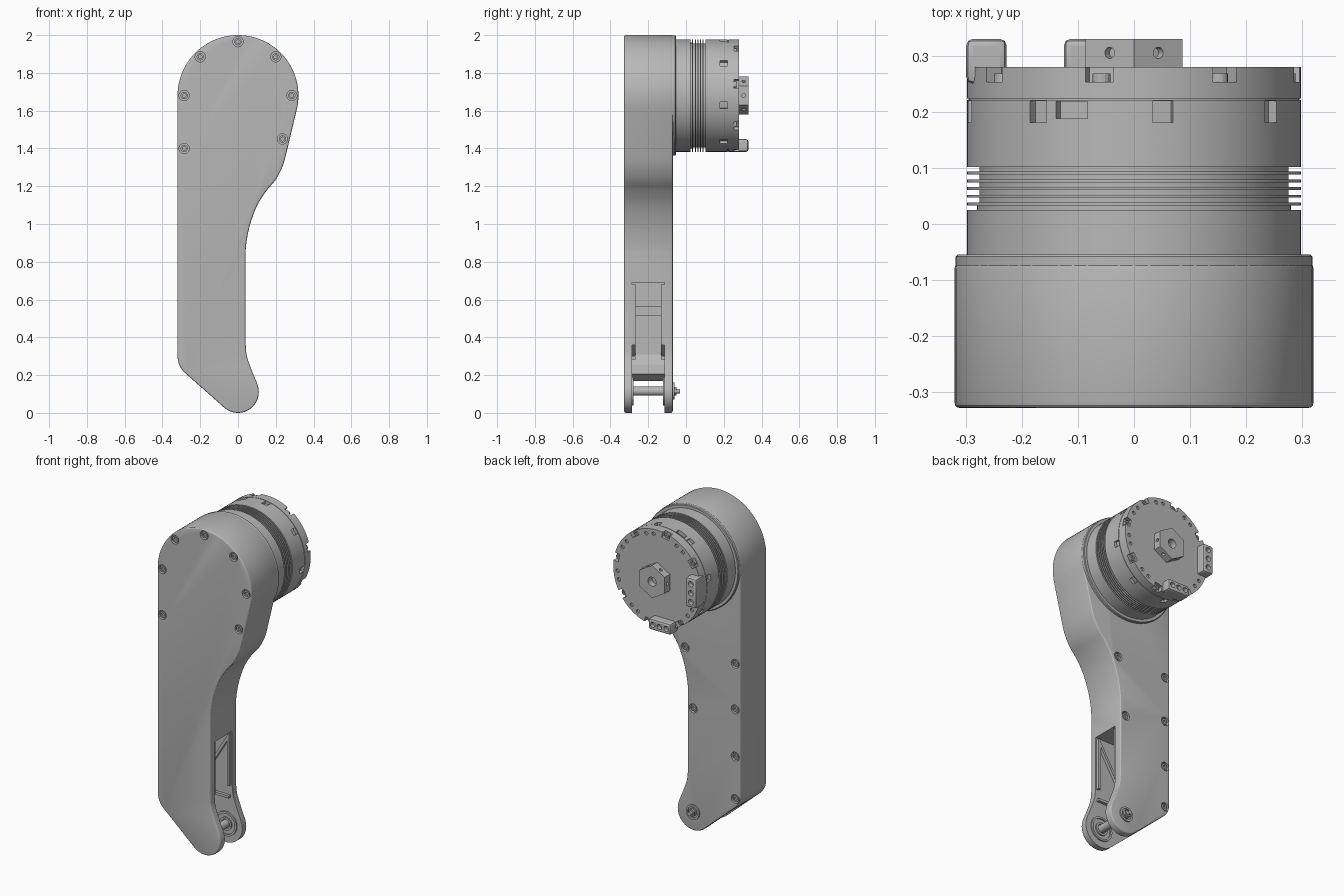
import bpy, bmesh
from math import sin, cos, radians, pi
from mathutils import Matrix, Vector

if "Cube" in bpy.data.objects:
    bpy.data.objects.remove(bpy.data.objects["Cube"])

GREY = (0.48, 0.48, 0.48, 1)
metal = bpy.data.materials.new("light grey metal")
metal.use_nodes = True
metal.diffuse_color = GREY
metal.node_tree.nodes["Principled BSDF"].inputs["Base Color"].default_value = GREY

AXIS = Vector((0, 0, 1.68))          # motor axis, along y
FRONT, BACK = -0.328, -0.07          # faces of the leg
SLOT = (-0.285, -0.115)              # fork slot


def make(name, bm):
    bmesh.ops.recalc_face_normals(bm, faces=bm.faces)
    mesh = bpy.data.meshes.new(name)
    bm.to_mesh(mesh)
    bm.free()
    mesh.materials.append(metal)
    obj = bpy.data.objects.new(name, mesh)
    bpy.context.collection.objects.link(obj)
    return obj


def bake(obj):
    """Replace the mesh by its modified result."""
    graph = bpy.context.evaluated_depsgraph_get()
    obj.data = bpy.data.meshes.new_from_object(obj.evaluated_get(graph))
    obj.modifiers.clear()


def cut(obj, bm):
    cutter = make("cutter", bm)
    cutter.hide_render = True
    mod = obj.modifiers.new("cut", "BOOLEAN")
    mod.object, mod.operation, mod.solver = cutter, "DIFFERENCE", "EXACT"
    bake(obj)
    bpy.data.objects.remove(cutter)


def add_box(bm, centre, size, turn=0):
    m = Matrix.Translation(centre) @ Matrix.Rotation(turn, 4, "Y") @ Matrix.Diagonal((*size, 1))
    bmesh.ops.create_cube(bm, size=1, matrix=m)


def add_rod(bm, x, z, y0, y1, r, sides=24):
    m = Matrix.Translation((x, (y0 + y1) / 2, z)) @ Matrix.Rotation(pi / 2, 4, "X")
    bmesh.ops.create_cone(bm, cap_ends=True, segments=sides, radius1=r, radius2=r,
                          depth=y1 - y0, matrix=m)


def add_prism(bm, outline, y0, y1):
    face = bm.faces.new([bm.verts.new((x, y0, z)) for x, z in outline])
    out = bmesh.ops.extrude_face_region(bm, geom=[face])["geom"]
    bmesh.ops.translate(bm, vec=(0, y1 - y0, 0),
                        verts=[v for v in out if isinstance(v, bmesh.types.BMVert)])


def add_lathe(bm, profile, x, z, steps=72):
    """Spin (radius, y) pairs about a y-parallel axis."""
    verts = [bm.verts.new((x + r, y, z)) for r, y in profile]
    edges = [bm.edges.new(p) for p in zip(verts, verts[1:])]
    bmesh.ops.spin(bm, geom=verts + edges, cent=(x, 0, z), axis=(0, 1, 0),
                   angle=2 * pi, steps=steps)
    bmesh.ops.remove_doubles(bm, verts=bm.verts, dist=1e-4)


def arc(x, z, r, a0, a1, n):
    angles = [radians(a0 + (a1 - a0) * i / n) for i in range(n + 1)]
    return [(x + r * cos(a), z + r * sin(a)) for a in angles]


def smooth_path(pts, n=4):
    """Catmull-Rom curve through the points."""
    v = [Vector(p) for p in pts]
    v = [2 * v[0] - v[1]] + v + [2 * v[-1] - v[-2]]
    path = []
    for a, b, c, d in zip(v, v[1:], v[2:], v[3:]):
        for i in range(n):
            t = i / n
            path.append(tuple(0.5 * (2 * b + (c - a) * t + (2 * a - 5 * b + 4 * c - d) * t ** 2
                                     + (3 * b - a - 3 * c + d) * t ** 3)))
    return path + [tuple(pts[-1])]


# Leg shell: round head, waisted right side, rounded foot
outline = arc(0, 1.68, 0.32, 180, -12, 48)
outline += smooth_path([(0.262, 1.4), (0.238, 1.31), (0.2, 1.235), (0.15, 1.175),
                        (0.1, 1.095), (0.062, 0.99), (0.043, 0.89), (0.04, 0.82)])
outline += smooth_path([(0.04, 0.37), (0.047, 0.3), (0.075, 0.22), (0.1, 0.16)])
outline += arc(0, 0.11, 0.11, 15, -129, 20)
outline += arc(-0.2, 0.3, 0.12, -129, -180, 8)
bm = bmesh.new()
add_prism(bm, outline, FRONT, BACK)
leg = make("leg_shell", bm)
bevel = leg.modifiers.new("soft rim", "BEVEL")
bevel.width, bevel.segments, bevel.limit_method = 0.01, 3, "ANGLE"
bevel.angle_limit = radians(60)
bake(leg)

# Fork slot, open to the right and at the foot
bm = bmesh.new()
add_prism(bm, [(-0.28, 0.69), (-0.28, 0.31), (-0.25, 0.255), (-0.19, 0.205), (-0.27, 0.14),
               (-0.27, -0.1), (0.3, -0.1), (0.3, 0.69)], *SLOT)
cut(leg, bm)

# Recessed screws on both faces
front_spots = [(0, 1.965), (-0.285, 1.4), (0.235, 1.45)]
front_spots += [(s * x, z) for s in (-1, 1) for x, z in ((0.2, 1.885), (0.285, 1.68))]
back_spots = [(-0.285, z) for z in (1.1, 0.82, 0.53, 0.27)] + [(0.055, 1.11), (0.0, 0.75)]
holes, screws = bmesh.new(), bmesh.new()
for spots, face, inward in ((front_spots, FRONT, 1), (back_spots, BACK, -1)):
    for x, z in spots:
        ends = sorted((face - 0.01 * inward, face + 0.02 * inward))
        add_rod(holes, x, z, *ends, 0.027)
        top, mid, low = [face + d * inward for d in (0.004, 0.014, 0.022)]
        add_lathe(screws, [(0.019, low), (0.019, top), (0.01, top), (0.01, mid), (0, mid)], x, z, 18)
cut(leg, holes)
make("cover_screws", screws)

# Ribs on the inner slot walls
bm = bmesh.new()
for y in (SLOT[0] + 0.008, SLOT[1] - 0.008):
    for x0, z0, x1, z1 in ((0.025, 0.66, -0.11, 0.44), (-0.11, 0.44, -0.27, 0.31),
                           (0.03, 0.29, -0.25, 0.29), (0.025, 0.36, 0.025, 0.68)):
        run = Vector((x1 - x0, 0, z1 - z0))
        add_box(bm, ((x0 + x1) / 2, y, (z0 + z1) / 2), (0.016, 0.02, run.length),
                Vector((run.x, run.z)).angle_signed(Vector((0, 1))) * -1)
add_box(bm, (-0.2, sum(SLOT) / 2, 0.54), (0.16, 0.17, 0.05))
make("slot_ribs", bm)

# Foot pin with bosses and nut
bm = bmesh.new()
add_rod(bm, 0, 0.115, SLOT[0], SLOT[1], 0.024)
add_rod(bm, 0, 0.115, BACK - 0.01, BACK + 0.02, 0.022, 6)
add_rod(bm, 0, 0.115, BACK, BACK + 0.038, 0.012)
make("foot_pin", bm)
bm = bmesh.new()
for y, s in ((SLOT[0], 1), (SLOT[1], -1), (BACK, 1)):
    for r in (0.075, 0.04):
        r = r * (0.6 if y == BACK else 1)
        tip = y + 0.008 * s
        add_lathe(bm, [(r, y), (r, tip), (r - 0.012, tip), (r - 0.012, y)], 0, 0.115, 32)
make("pin_bosses", bm)

# Collar between leg and motor
bm = bmesh.new()
add_lathe(bm, [(0, -0.1), (0.318, -0.1), (0.318, -0.058), (0.314, -0.054), (0, -0.054)], 0, AXIS.z)
make("motor_collar", bm)

# Motor housing with cooling fins
profile = [(0, -0.08), (0.298, -0.08), (0.298, 0.025), (0.28, 0.025), (0.28, 0.033)]
for i in range(5):
    y = 0.033 + i * 0.0138
    profile += [(0.275, y), (0.298, y), (0.298, y + 0.005), (0.275, y + 0.005)]
profile += [(0.275, 0.102), (0.298, 0.102), (0.298, 0.221), (0.295, 0.221), (0.295, 0.224),
            (0.298, 0.224), (0.298, 0.28), (0, 0.28)]
bm = bmesh.new()
add_lathe(bm, profile, 0, AXIS.z)
motor = make("motor_housing", bm)


def around(angle, r, y):
    a = radians(angle)
    return AXIS + Vector((r * sin(a), y, r * cos(a))), a


# Rim notches, side pockets and face holes
bm = bmesh.new()
for k in range(8):
    spot, a = around(45 * k - 12, 0.29, 0.28)
    add_box(bm, spot, (0.05, 0.054, 0.05), a)
    spot, a = around(45 * k + 10, 0.295, 0.2)
    add_box(bm, spot, (0.036, 0.038, 0.03), a)
    for off in (5, 16):
        spot, a = around(45 * k + off, 0.27, 0.28)
        add_rod(bm, spot.x, spot.z, 0.27, 0.29, 0.011, 14)
spot, a = around(-22, 0.29, 0.203)
add_box(bm, spot, (0.06, 0.03, 0.03), a)
cut(motor, bm)

# Screws sitting in the rim notches
bm = bmesh.new()
for k in range(8):
    spot, a = around(45 * k - 12, 0.278, 0)
    add_lathe(bm, [(0.016, 0.25), (0.016, 0.268), (0.008, 0.268), (0.008, 0.26), (0, 0.26)],
              spot.x, spot.z, 16)
make("rim_screws", bm)

# Hexagonal output hub with bore and side holes
bm = bmesh.new()
bmesh.ops.create_cone(bm, cap_ends=True, segments=6, radius1=0.1, radius2=0.1, depth=0.06,
                      matrix=Matrix.Translation(AXIS + Vector((0, 0.3, 0)))
                      @ Matrix.Rotation(pi / 2, 4, "X"))
hub = make("output_hub", bm)
bm = bmesh.new()
add_rod(bm, 0, AXIS.z, 0.29, 0.35, 0.028)
for k in range(6):
    spot, a = around(60 * k + 30, 0.09, 0.305)
    bmesh.ops.create_cone(bm, cap_ends=True, segments=16, radius1=0.01, radius2=0.01, depth=0.04,
                          matrix=Matrix.Translation(spot) @ Matrix.Rotation(a, 4, "Y"))
cut(hub, bm)

# Two connector blocks on the rim, each with three sockets
for name, x, z, size, step in (("side_connector", -0.263, 1.68, (0.072, 0.08, 0.18), (0, 0.055)),
                               ("lower_connector", -0.05, 1.416, (0.15, 0.08, 0.068), (0.046, 0))):
    bm = bmesh.new()
    add_box(bm, (x, 0.29, z), size)
    block = make(name, bm)
    edge = block.modifiers.new("rounding", "BEVEL")
    edge.width, edge.segments = 0.012, 2
    bake(block)
    bm = bmesh.new()
    for k in (-1, 0, 1):
        add_rod(bm, x + k * step[0], z + k * step[1], 0.305, 0.35, 0.016, 18)
    cut(block, bm)

# Smooth shading with crisp edges
for obj in bpy.context.scene.objects:
    obj.select_set(obj.type == "MESH")
bpy.context.view_layer.objects.active = leg
bpy.ops.object.shade_smooth_by_angle(angle=radians(20))
